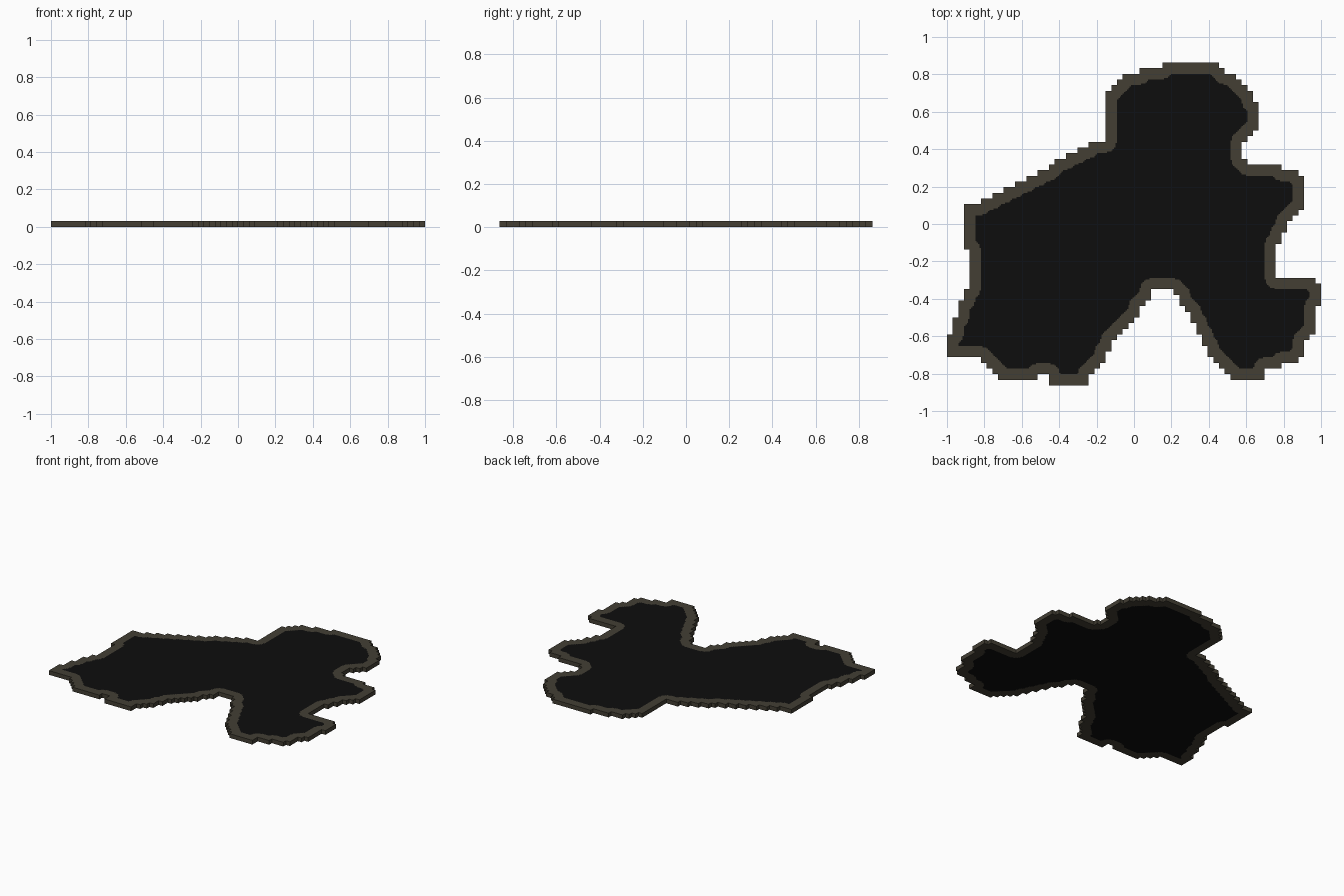
import bpy, bmesh, math

if "Cube" in bpy.data.objects:
    bpy.data.objects.remove(bpy.data.objects["Cube"])

COLS, ROWS, SUB = 66, 57, 4
CELL = 2 / COLS
BORDER = 1.9            # border width in cells
THICK = 0.03

# Smooth guide outline in cell units; it is snapped to square cells below
GUIDE = [
    (37.5, 57), (48, 57), (49, 55.5), (51, 54.5), (54, 51), (55, 49.8),
    (55, 46), (52, 42.8), (52, 41), (53, 39), (58, 39), (63, 37), (63, 32),
    (61, 29.5), (58, 23.5), (58, 19), (65, 19), (66, 18), (66, 14), (65, 13.5),
    (65, 9), (63.6, 8), (63, 5), (59, 3.4), (56, 2.9), (56, 1), (50.4, 1),
    (48, 4), (46.5, 5.5), (42.5, 13), (40, 16.5), (39.6, 17), (37, 17),
    (36, 16), (34, 13), (29, 7), (26.5, 2.5), (25, 1.5), (25, 0), (19, 0),
    (18, 1), (18, 2), (16, 2), (16, 1), (9, 1), (9, 2), (6, 5), (0, 5),
    (0, 9), (0.8, 9), (3, 17), (4, 17), (4, 24), (3, 24), (3, 31.4),
    (6, 32.5), (25.2, 42.5), (28, 43), (28, 51.6), (31, 54.5), (34, 55.5),
    (38, 56.5),
]


def inside(px, py):
    hit = False
    for (x1, y1), (x2, y2) in zip(GUIDE, GUIDE[1:] + GUIDE[:1]):
        if (y1 > py) != (y2 > py) and px < x1 + (py - y1) * (x2 - x1) / (y2 - y1):
            hit = not hit
    return hit


def material(name, rgb):
    m = bpy.data.materials.new(name)
    m.diffuse_color = (*rgb, 1)
    m.use_nodes = True
    m.node_tree.nodes["Principled BSDF"].inputs["Base Color"].default_value = m.diffuse_color
    return m


# Square cells covered by the guide, and the empty cells close to each one
cells = {(i, j) for i in range(COLS) for j in range(ROWS) if inside(i + .5, j + .5)}


def in_border(x, y, gaps):
    for a, b in gaps:
        dx = max(a - x, 0, x - a - 1)
        dy = max(b - y, 0, y - b - 1)
        if math.hypot(dx, dy) < BORDER:
            return True
    return False


# Flat sheet of fine quads: border (0) or dark middle (1) by distance to the edge
bm = bmesh.new()
verts = {}


def vert(u, v):
    if (u, v) not in verts:
        verts[u, v] = bm.verts.new(((u / SUB - COLS / 2) * CELL, (v / SUB - ROWS / 2) * CELL, 0))
    return verts[u, v]


for i, j in sorted(cells):
    gaps = [(i + a, j + b) for a in range(-2, 3) for b in range(-2, 3)
            if (i + a, j + b) not in cells]
    for u in range(i * SUB, i * SUB + SUB):
        for v in range(j * SUB, j * SUB + SUB):
            f = bm.faces.new((vert(u, v), vert(u + 1, v), vert(u + 1, v + 1), vert(u, v + 1)))
            f.material_index = 0 if in_border((u + .5) / SUB, (v + .5) / SUB, gaps) else 1

# Merge the quads into large flat faces, keeping the colour boundary
bmesh.ops.dissolve_limit(bm, angle_limit=math.radians(1), verts=bm.verts[:],
                         edges=bm.edges[:], delimit={'MATERIAL'})
mesh = bpy.data.meshes.new("bordered_slab")
bm.to_mesh(mesh)
bm.free()
slab = bpy.data.objects.new("bordered_slab", mesh)
bpy.context.collection.objects.link(slab)
mesh.materials.append(material("dark olive border", (0.056, 0.049, 0.034)))
mesh.materials.append(material("black middle", (0.004, 0.004, 0.004)))

# Thickness
solid = slab.modifiers.new("thickness", 'SOLIDIFY')
solid.thickness = THICK
solid.offset = 1
